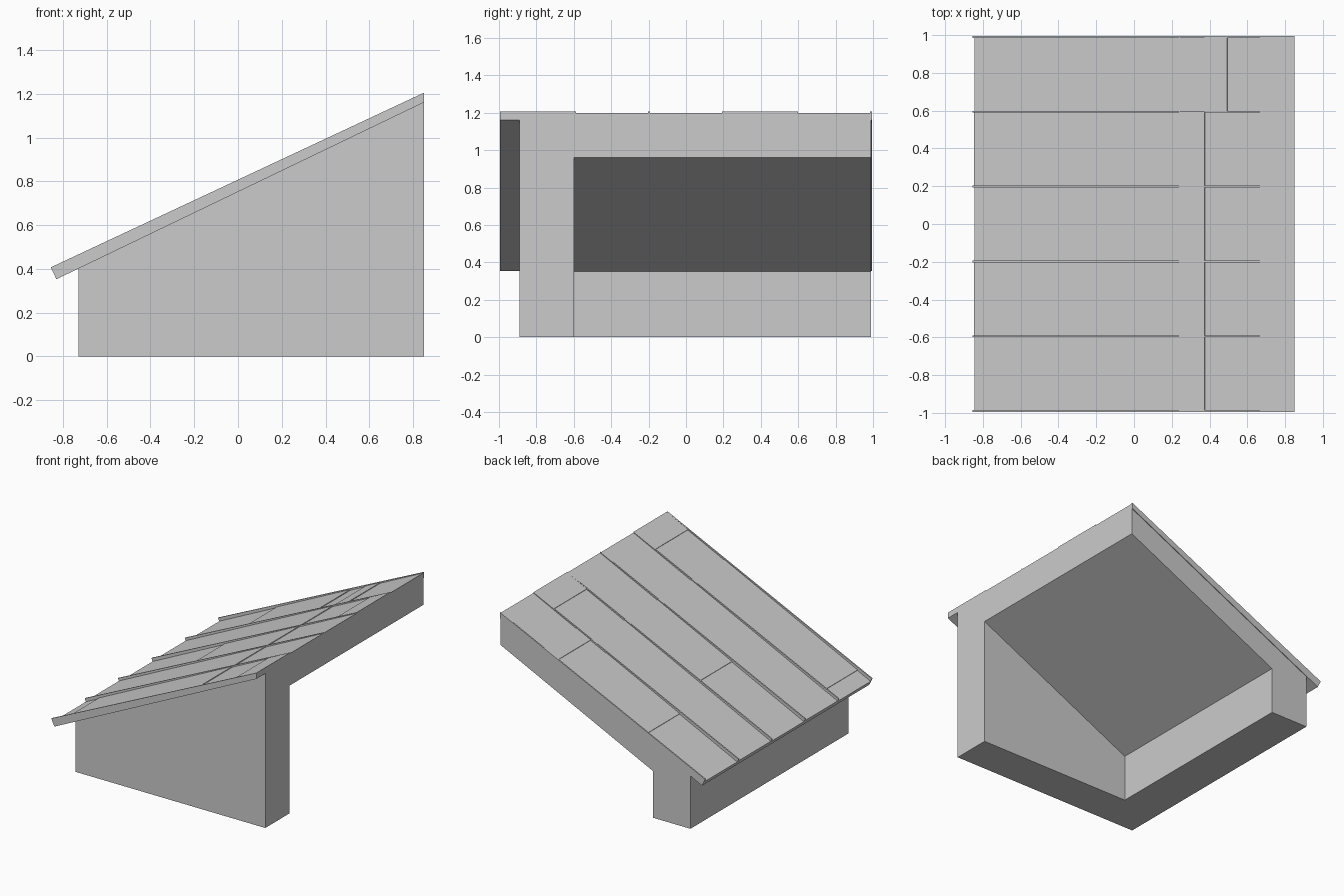
import bpy, bmesh
from math import atan, sin, cos

if "Cube" in bpy.data.objects:
    bpy.data.objects.remove(bpy.data.objects["Cube"])

SLOPE = 0.481
ANG = atan(SLOPE)
XL, XR = -0.73, 0.85


def under(x):
    # height of the roof underside
    return 0.752 + SLOPE * x


def lift(x, h):
    # point h above the underside, measured square to the slope
    return (x - h * sin(ANG), under(x) + h * cos(ANG))


def on_right_edge(h):
    # same height but cut plumb at the right edge
    return (XR, under(XR) + h / cos(ANG))


def prism(bm, profile, y0, y1):
    # extrude an x-z profile along y
    a = [bm.verts.new((x, y0, z)) for x, z in profile]
    b = [bm.verts.new((x, y1, z)) for x, z in profile]
    bm.faces.new(a)
    bm.faces.new(b[::-1])
    n = len(a)
    for i in range(n):
        j = (i + 1) % n
        bm.faces.new((a[j], a[i], b[i], b[j]))


def finish(bm, name):
    bmesh.ops.recalc_face_normals(bm, faces=bm.faces)
    me = bpy.data.meshes.new(name)
    bm.to_mesh(me)
    bm.free()
    ob = bpy.data.objects.new(name, me)
    bpy.context.collection.objects.link(ob)
    return ob


# Solid gable wall at the front
bm = bmesh.new()
prism(bm, [(XL, 0), (XR, 0), (XR, under(XR)), (XL, under(XL))], -0.89, -0.6)
finish(bm, "gable_wall")

# Low side wall joined to the sloping ceiling slab, open at right and back
bm = bmesh.new()
prism(bm, [(XL, 0), (-0.42, 0), (-0.42, 0.35), (XR, 0.96),
           (XR, under(XR)), (XL, under(XL))], -0.6, 0.99)
finish(bm, "side_wall_and_ceiling")

# Roof boards: five rows, each split along the slope with worn, lower pieces
EAVE = -0.83
rows = [
    [-0.72, 0.39, 0.69],
    [0.39],
    [-0.23, 0.39],
    [0.39, 0.70],
    [-0.35, 0.26, 0.39, 0.51],
]
for r, cuts in enumerate(rows):
    bm = bmesh.new()
    y0 = -0.99 + r * 0.396
    ends = [EAVE] + cuts + [XR]
    for i, (a, b) in enumerate(zip(ends, ends[1:])):
        h = 0.040 if (i + r) % 2 else 0.035
        right = [on_right_edge(0), on_right_edge(h)] if b == XR else [lift(b, 0), lift(b, h)]
        prism(bm, [lift(a, 0)] + right + [lift(a, h)], y0 + 0.002, y0 + 0.394)
    finish(bm, f"roof_boards_{r + 1}")

# Thin raised seams between rows, tapering out toward the top
bm = bmesh.new()
for i in range(6):
    y = -0.99 + i * 0.396
    prism(bm, [lift(EAVE, 0.0), on_right_edge(0), on_right_edge(0.04), lift(EAVE, 0.06)],
          y - 0.005, y + 0.005)
finish(bm, "roof_seams")
